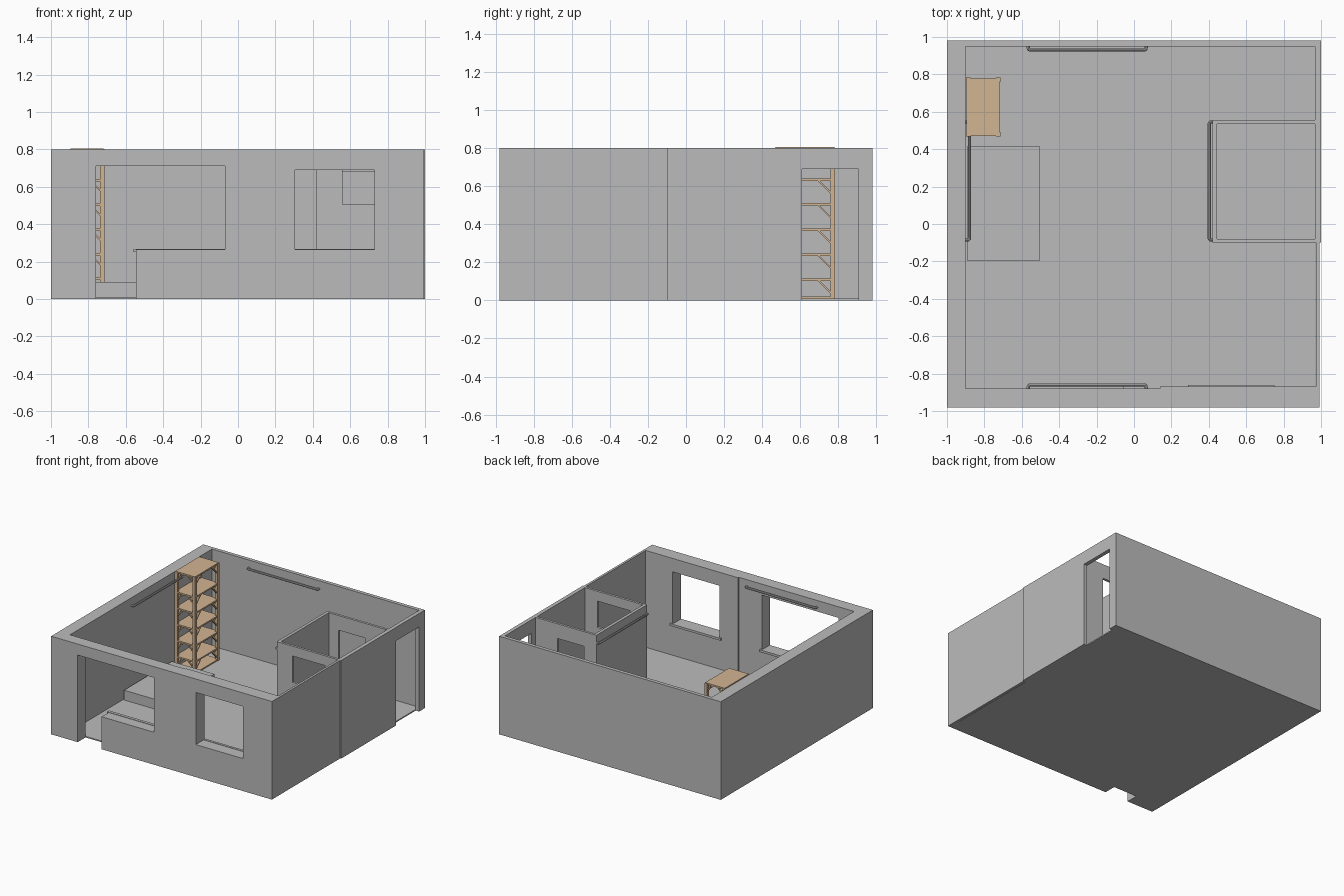
import bpy, bmesh, math
from mathutils import Vector

if "Cube" in bpy.data.objects:
    bpy.data.objects.remove(bpy.data.objects["Cube"])


def material(name, rgb):
    m = bpy.data.materials.new(name)
    m.diffuse_color = (*rgb, 1)
    m.use_nodes = True
    m.node_tree.nodes["Principled BSDF"].inputs["Base Color"].default_value = m.diffuse_color
    return m


PLASTER = material("grey plaster", (0.5, 0.5, 0.5))
WOOD = material("light wood", (0.65, 0.46, 0.29))
H = 0.8


def add_object(name, bm, mat):
    bmesh.ops.recalc_face_normals(bm, faces=bm.faces)
    me = bpy.data.meshes.new(name)
    bm.to_mesh(me)
    bm.free()
    me.materials.append(mat)
    ob = bpy.data.objects.new(name, me)
    bpy.context.collection.objects.link(ob)
    return ob


def add_box(bm, x0, x1, y0, y1, z0, z1):
    vs = bmesh.ops.create_cube(bm, size=1)["verts"]
    for v in vs:
        v.co = Vector(((x0 + x1) / 2 + v.co.x * (x1 - x0),
                       (y0 + y1) / 2 + v.co.y * (y1 - y0),
                       (z0 + z1) / 2 + v.co.z * (z1 - z0)))


def box(name, *dims, mat=PLASTER):
    bm = bmesh.new()
    add_box(bm, *dims)
    return add_object(name, bm, mat)


def wall(name, axis, start, end, depth0, depth1, openings=()):
    """Wall running along axis; each opening is (start, end, bottom, top)."""
    us = sorted({start, end, *[o[0] for o in openings], *[o[1] for o in openings]})
    zs = sorted({0.0, H, *[o[2] for o in openings], *[o[3] for o in openings]})

    def point(u, z):
        return (u, depth0, z) if axis == "x" else (depth0, u, z)

    bm = bmesh.new()
    for a, b in zip(us, us[1:]):
        for c, d in zip(zs, zs[1:]):
            u, z = (a + b) / 2, (c + d) / 2
            if any(o[0] < u < o[1] and o[2] < z < o[3] for o in openings):
                continue
            bm.faces.new([bm.verts.new(point(*p)) for p in ((a, c), (b, c), (b, d), (a, d))])
    bmesh.ops.remove_doubles(bm, verts=bm.verts, dist=1e-5)
    new = bmesh.ops.extrude_face_region(bm, geom=bm.faces[:], use_keep_orig=True)["geom"]
    shift = depth1 - depth0
    bmesh.ops.translate(bm, verts=[g for g in new if isinstance(g, bmesh.types.BMVert)],
                        vec=(0, shift, 0) if axis == "x" else (shift, 0, 0))
    bmesh.ops.recalc_face_normals(bm, faces=bm.faces)
    bmesh.ops.dissolve_limit(bm, angle_limit=0.02, verts=bm.verts, edges=bm.edges)
    return add_object(name, bm, PLASTER)


# Floor and outer walls
box("floor", -0.9, 0.97, -0.88, 0.95, 0, 0.01)
wall("front_wall_left", "x", -1, 0.14, -0.98, -0.88,
     [(-0.76, -0.545, 0, 0.71), (-0.76, -0.07, 0.265, 0.71)])
wall("front_wall_right", "x", 0.14, 0.992, -0.98, -0.87, [(0.305, 0.73, 0.265, 0.69)])
wall("left_wall", "y", -0.88, 0.95, -1, -0.9)
wall("back_wall", "x", -1, 1, 0.95, 0.98)
wall("right_wall_front", "y", -0.87, -0.1, 0.973, 0.992)
wall("right_wall_back", "y", -0.1, 0.95, 0.968, 1, [(0.61, 0.905, 0, 0.69)])

# Inner window sills
box("left_window_sill", -0.56, -0.055, -0.89, -0.865, 0.25, 0.268)
box("right_window_sill", 0.29, 0.75, -0.88, -0.86, 0.25, 0.268)

# Small inner room
wall("inner_room_front", "x", 0.42, 0.968, -0.1, -0.08, [(0.56, 0.855, 0.505, 0.72)])
wall("inner_room_side", "y", -0.08, 0.535, 0.42, 0.445)
wall("inner_room_back", "x", 0.42, 0.968, 0.535, 0.555, [(0.53, 0.77, 0, 0.68)])

# Low bed
box("bed", -0.89, -0.505, -0.197, 0.417, 0.01, 0.09)


# Wall rails with ends turned back into the wall
def rail(name, axis, start, end, wall_at, out, z=0.735):
    cu = bpy.data.curves.new(name, "CURVE")
    cu.dimensions = "3D"
    cu.bevel_depth = 0.009
    cu.bevel_resolution = 2
    cu.use_fill_caps = True
    s = cu.splines.new("POLY")
    path = [(start, 0), (start, 0.7), (start + 0.008, 1), (end - 0.008, 1), (end, 0.7), (end, 0)]
    s.points.add(len(path) - 1)
    for p, (u, t) in zip(s.points, path):
        d = wall_at + out * t
        p.co = (u, d, z, 1) if axis == "x" else (d, u, z, 1)
    ob = bpy.data.objects.new(name, cu)
    bpy.context.collection.objects.link(ob)
    cu.materials.append(PLASTER)
    bpy.ops.object.select_all(action="DESELECT")
    ob.select_set(True)
    bpy.context.view_layer.objects.active = ob
    bpy.ops.object.convert(target="MESH")
    bpy.ops.object.shade_smooth_by_angle(angle=math.radians(35))


rail("back_rail", "x", -0.565, 0.065, 0.95, -0.02)
rail("front_rail", "x", -0.565, 0.065, -0.88, 0.02, 0.745)
rail("left_rail", "y", -0.085, 0.545, -0.9, 0.02)
rail("inner_room_rail", "y", -0.085, 0.545, 0.42, -0.018)

# Shelf unit: four posts, boards and diagonal braces
X0, X1, Y0, Y1, POST = -0.898, -0.715, 0.467, 0.782, 0.024
bm = bmesh.new()
for x in (X0, X1 - POST):
    for y in (Y0, Y1 - POST):
        add_box(bm, x, x + POST, y, y + POST, 0.01, H + 0.002)
add_object("shelf_posts", bm, WOOD)

levels = [0.02, 0.115, 0.245, 0.377, 0.51, 0.64, 0.805]
bm = bmesh.new()
for z in levels:
    add_box(bm, X0 + 0.003, X1 - 0.003, Y0 + 0.003, Y1 - 0.003, z - 0.012, z)
add_object("shelf_boards", bm, WOOD)


def add_brace(bm, along, corner, sign, across, z, run):
    """Slanted bar from a post up to the underside of a board."""
    t, w = 0.012, 0.006
    prof = [(0, z - run - t), (0, z - run), (run, z), (run + t, z)]
    rings = []
    for side in (-w, w):
        ring = []
        for u, h in prof:
            p = corner + sign * u
            ring.append(bm.verts.new((p, across + side, h) if along == "x"
                                     else (across + side, p, h)))
        rings.append(ring)
    a, b = rings
    bm.faces.new(a)
    bm.faces.new(b)
    for i in range(4):
        j = (i + 1) % 4
        bm.faces.new((a[i], a[j], b[j], b[i]))


bm = bmesh.new()
half = POST / 2
for z in levels[1:]:
    for across in (X0 + half, X1 - half):
        add_brace(bm, "y", Y0 + POST, 1, across, z - 0.012, 0.055)
        add_brace(bm, "y", Y1 - POST, -1, across, z - 0.012, 0.055)
    for across in (Y0 + half, Y1 - half):
        add_brace(bm, "x", X0 + POST, 1, across, z - 0.012, 0.04)
        add_brace(bm, "x", X1 - POST, -1, across, z - 0.012, 0.04)
add_object("shelf_braces", bm, WOOD)
